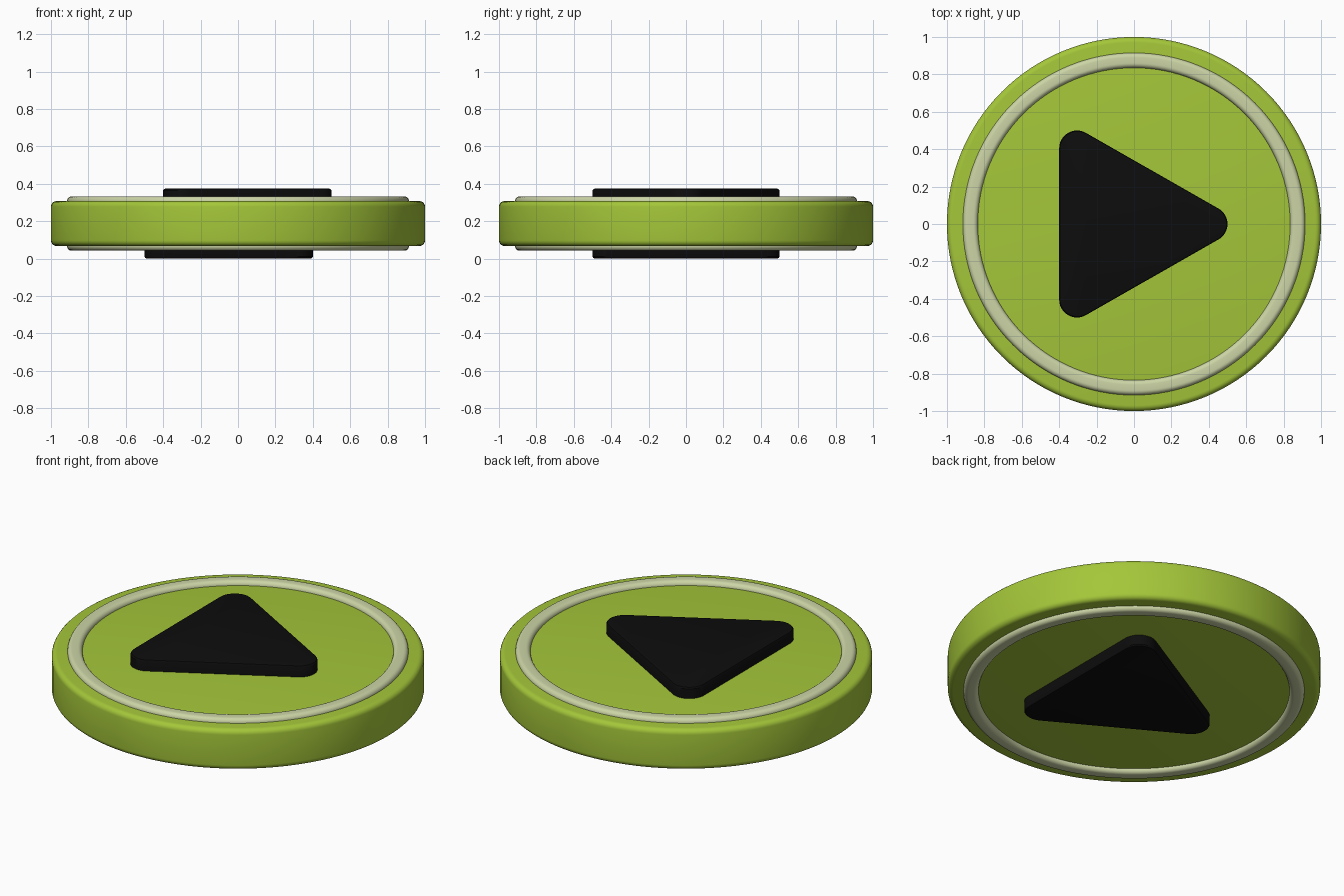
import bpy, bmesh, math

if "Cube" in bpy.data.objects:
    bpy.data.objects.remove(bpy.data.objects["Cube"])

MID = 0.1875      # height of the middle plane
SEG = 128


def material(name, rgb):
    m = bpy.data.materials.new(name)
    m.diffuse_color = (*rgb, 1)
    m.use_nodes = True
    m.node_tree.nodes["Principled BSDF"].inputs["Base Color"].default_value = m.diffuse_color
    return m


green = material("lime green", (0.371, 0.565, 0.041))
pale = material("pale green", (0.60, 0.66, 0.38))
black = material("black", (0.004, 0.004, 0.004))


def finish(bm, name, mat, angle=35):
    bmesh.ops.recalc_face_normals(bm, faces=bm.faces)
    me = bpy.data.meshes.new(name)
    bm.to_mesh(me)
    bm.free()
    me.materials.append(mat)
    ob = bpy.data.objects.new(name, me)
    bpy.context.collection.objects.link(ob)
    bpy.ops.object.select_all(action='DESELECT')
    bpy.context.view_layer.objects.active = ob
    ob.select_set(True)
    bpy.ops.object.shade_smooth_by_angle(angle=math.radians(angle))
    return ob


def arc(cx, cz, r, a0, a1, n=5):
    return [(cx + r * math.cos(math.radians(a0 + (a1 - a0) * i / n)),
             cz + r * math.sin(math.radians(a0 + (a1 - a0) * i / n))) for i in range(n + 1)]


def lathe(name, profile, mat, closed):
    bm = bmesh.new()
    rings = [[bm.verts.new((r * math.cos(2 * math.pi * i / SEG),
                            r * math.sin(2 * math.pi * i / SEG), z)) for i in range(SEG)]
             for r, z in profile]
    pairs = list(zip(rings, rings[1:])) + ([(rings[-1], rings[0])] if closed else [])
    for a, b in pairs:
        for i in range(SEG):
            j = (i + 1) % SEG
            bm.faces.new((a[i], a[j], b[j], b[i]))
    if not closed:
        bm.faces.new(rings[0])
        bm.faces.new(rings[-1])
    return finish(bm, name, mat)


def arrow(name, side):
    # rounded triangle; the lower one is turned over and points to -x
    outline = (arc(0.405, 0, 0.095, -60, 60, 12) + arc(-0.305, 0.405, 0.095, 60, 180, 12)
               + arc(-0.305, -0.405, 0.095, 180, 300, 12))
    b = 0.01
    bm = bmesh.new()
    layers = []
    for inset, h in ((0, 0.115), (0, 0.1875 - b), (0.3 * b, 0.1875 - 0.3 * b), (b, 0.1875)):
        k = 1 - inset / 0.3
        layers.append([bm.verts.new((side * x * k, y * k, MID + side * h)) for x, y in outline])
    n = len(outline)
    for lo, hi in zip(layers, layers[1:]):
        for i in range(n):
            j = (i + 1) % n
            bm.faces.new((lo[i], lo[j], hi[j], hi[i]))
    bm.faces.new(layers[0])
    bm.faces.new(layers[-1])
    return finish(bm, name, black)


# main disc with rounded rims
H, R = 0.12, 0.03
lathe("disc", arc(1 - R, MID - H + R, R, -90, 0) + arc(1 - R, MID + H - R, R, 0, 90), green, False)

# raised rings and arrows on both faces
for side, word in ((1, "upper"), (-1, "lower")):
    prof = [(0.915, 0.11)] + arc(0.89, 0.12, 0.025, 0, 90, 6) + arc(0.86, 0.12, 0.025, 90, 180, 6) + [(0.835, 0.11)]
    lathe(word + "_ring", [(r, MID + side * z) for r, z in prof], pale, True)
    arrow(word + "_arrow", side)
